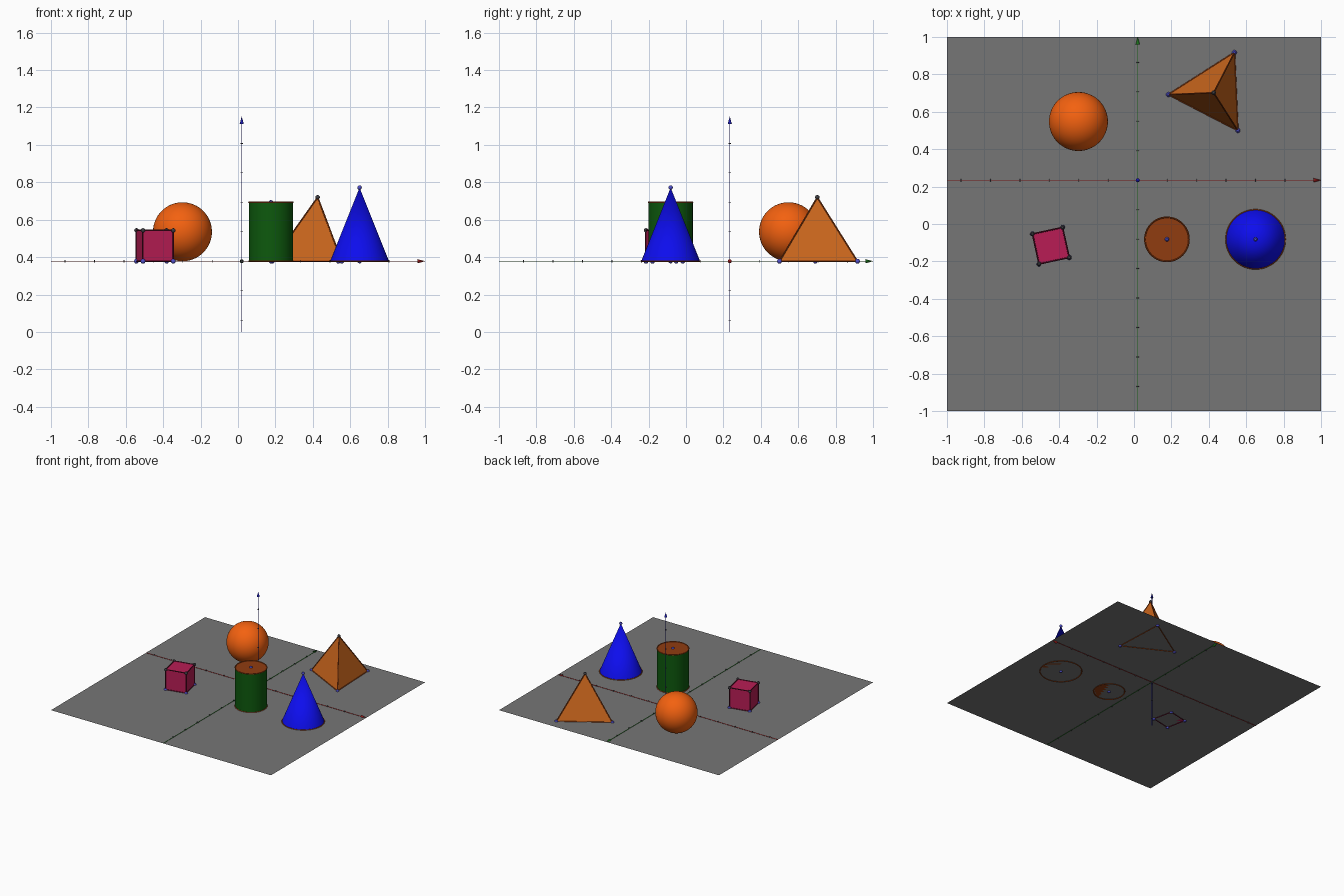
import bpy, bmesh
from math import pi
from mathutils import Vector

if "Cube" in bpy.data.objects:
    bpy.data.objects.remove(bpy.data.objects["Cube"])

Z = 0.378           # ground level
U = 0.1575          # axis tick spacing
OX, OY = 0.02, 0.234  # axes origin


def mat(name, r, g, b):
    m = bpy.data.materials.new(name)
    m.diffuse_color = (r, g, b, 1)
    m.use_nodes = True
    m.node_tree.nodes["Principled BSDF"].inputs["Base Color"].default_value = m.diffuse_color
    return m


ORANGE = mat("orange", 0.9, 0.12, 0.005)
RUST = mat("rust", 0.58, 0.13, 0.012)
BROWN = mat("brown", 0.28, 0.045, 0.005)
GREEN = mat("green", 0.004, 0.1, 0.004)
BLUE = mat("blue", 0.004, 0.004, 0.85)
PINK = mat("pink", 0.48, 0.012, 0.09)
WINE = mat("wine", 0.1, 0.004, 0.02)
DOT = mat("dot_blue", 0.08, 0.08, 0.6)
DARK = mat("dark", 0.05, 0.05, 0.06)
GREY = mat("grey", 0.18, 0.18, 0.18)
AXES = [mat("axis_red", 0.3, 0.01, 0.01), mat("axis_green", 0.01, 0.15, 0.01),
        mat("axis_blue", 0.01, 0.01, 0.4)]


def finish(name, m, smooth=True):
    o = bpy.context.object
    o.name = name
    o.data.materials.append(m)
    if smooth:
        bpy.ops.object.shade_smooth_by_angle()
    return o


def ball(name, p, r, m, n=12):
    bpy.ops.mesh.primitive_uv_sphere_add(segments=n, ring_count=n // 2, radius=r, location=p)
    return finish(name, m)


def rod(name, a, b, r, m, r2=None, n=8):
    a, b = Vector(a), Vector(b)
    d = b - a
    bpy.ops.mesh.primitive_cone_add(vertices=n, radius1=r, radius2=r if r2 is None else r2,
                                    depth=d.length, location=(a + b) / 2,
                                    rotation=d.to_track_quat('Z', 'Y').to_euler())
    return finish(name, m)


def ring(name, p, r, m):
    bpy.ops.mesh.primitive_torus_add(major_radius=r, minor_radius=0.004, location=p,
                                     major_segments=64, minor_segments=6)
    return finish(name, m)


def solid(name, base, top, m, edge_m):
    """Hull of base and top points, with edge rods and corner dots."""
    me = bpy.data.meshes.new(name)
    bm = bmesh.new()
    lo = [bm.verts.new(p) for p in base]
    hi = [bm.verts.new(p) for p in top]
    n = len(lo)
    bm.faces.new(lo)
    if len(hi) > 1:
        bm.faces.new(hi)
    for i in range(n):
        j = (i + 1) % n
        bm.faces.new([lo[i], lo[j], hi[j], hi[i]] if len(hi) > 1 else [lo[i], lo[j], hi[0]])
    bmesh.ops.recalc_face_normals(bm, faces=bm.faces)
    edges = [[v.co.copy() for v in e.verts] for e in bm.edges]
    bm.to_mesh(me)
    bm.free()
    o = bpy.data.objects.new(name, me)
    bpy.context.collection.objects.link(o)
    me.materials.append(m)
    for a, b in edges:
        rod(name + "_edge", a, b, 0.004, edge_m)
    for p in base:
        ball(name + "_base_point", p, 0.013, DOT)
    for p in top:
        ball(name + "_top_point", p, 0.012, DARK)


# ground plane
bpy.ops.mesh.primitive_plane_add(size=2, location=(0, 0, Z))
finish("ground_plane", GREY, False)

# coordinate axes with arrow tips and ticks
origin = Vector((OX, OY, Z))
spans = [(-1 - OX, 1 - OX), (-1 - OY, 1 - OY), (-Z, 1.152 - Z)]
for i, (lo, hi) in enumerate(spans):
    d = Vector([float(k == i) for k in range(3)])
    side = Vector((0, 0, 1)) if i < 2 else Vector((1, 0, 0))
    across = Vector((0, 1, 0)) if i == 0 else Vector((1, 0, 0))
    nm = "xyz"[i] + "_axis"
    rod(nm, origin + d * lo, origin + d * (hi - 0.03), 0.0025, AXES[i])
    rod(nm + "_arrow", origin + d * (hi - 0.04), origin + d * hi, 0.011, AXES[i], 0, 12)
    for k in range(-8, 8):
        if k and lo < k * U < hi - 0.04:
            c = origin + d * k * U
            rod(nm + "_tick", c - d * 0.002, c + d * 0.002, 0.007, DARK)
ball("origin_point", origin, 0.009, DARK)

# sphere resting on the plane
ball("sphere", (-0.297, 0.548, Z + U), U, ORANGE, 64)

# cube
base = [(-0.543, -0.053, Z), (-0.382, -0.018, Z), (-0.346, -0.179, Z), (-0.508, -0.214, Z)]
solid("cube", base, [(x, y, Z + 0.165) for x, y, z in base], PINK, WINE)

# triangular pyramid
solid("pyramid", [(0.184, 0.692, Z), (0.537, 0.917, Z), (0.555, 0.5, Z)],
      [(0.426, 0.702, 0.72)], RUST, BROWN)

# cylinder with brown caps
cx, cy, r, h = 0.176, -0.082, 0.75 * U, 2 * U
cyl = rod("cylinder", (cx, cy, Z), (cx, cy, Z + h), r, GREEN, n=64)
cyl.data.materials.append(BROWN)
for f in cyl.data.polygons:
    if abs(f.normal.z) > 0.9:
        f.material_index = 1
for z in (Z, Z + h):
    ring("cylinder_rim", (cx, cy, z), r, BROWN)
    ball("cylinder_centre_point", (cx, cy, z), 0.012, DOT)

# cone with brown base
cx, cy = 0.65, -0.082
cone = rod("cone", (cx, cy, Z), (cx, cy, Z + 2.5 * U), U, BLUE, 0, 64)
cone.data.materials.append(BROWN)
for f in cone.data.polygons:
    if f.normal.z < -0.9:
        f.material_index = 1
ring("cone_rim", (cx, cy, Z), U, BROWN)
ball("cone_base_point", (cx, cy, Z), 0.012, DOT)
ball("cone_apex_point", (cx, cy, Z + 2.5 * U), 0.012, DOT)
